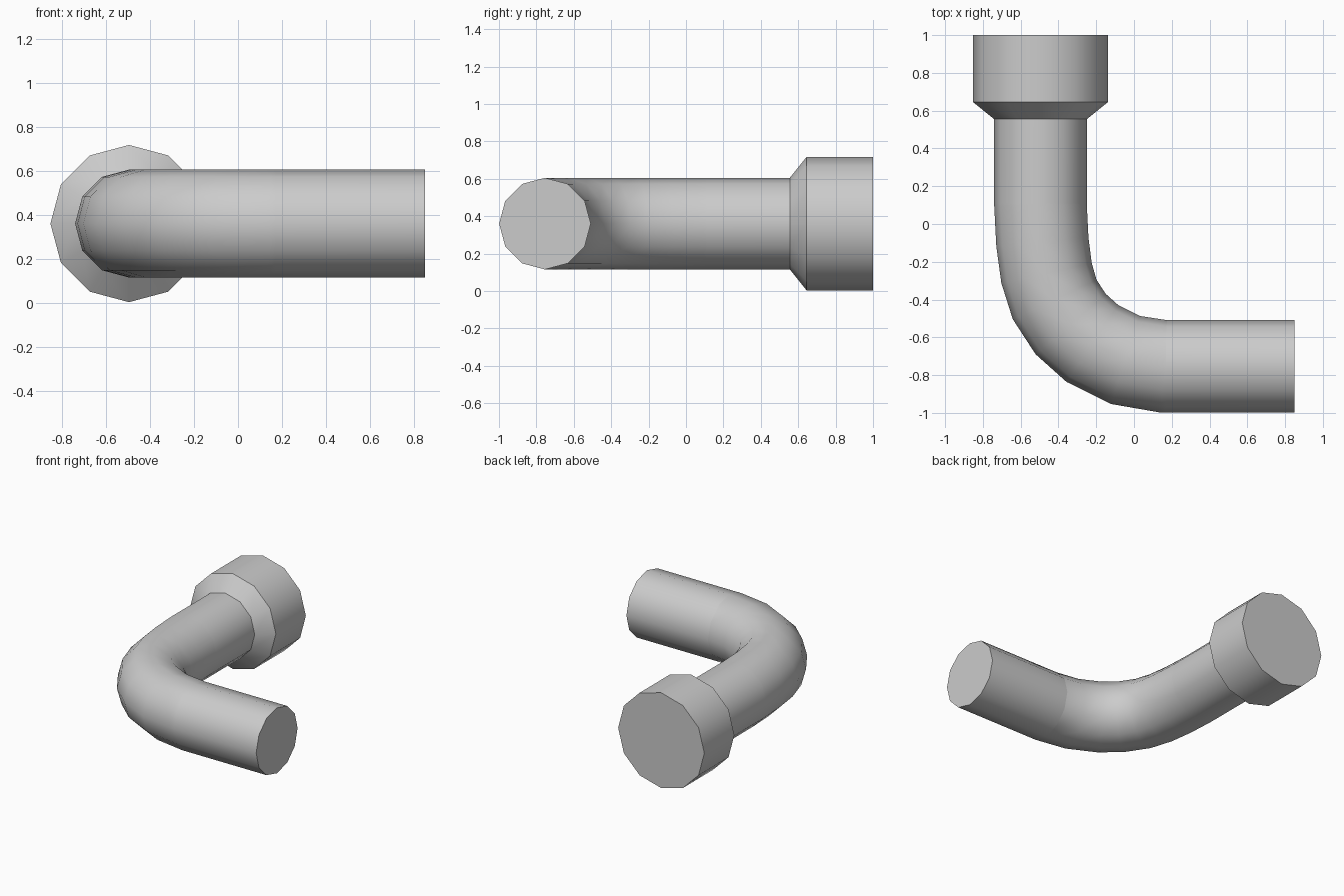
import bpy, bmesh, math
from mathutils import Vector

cube = bpy.data.objects.get("Cube")
if cube:
    bpy.data.objects.remove(cube, do_unlink=True)

SIDES = 12
HEIGHT = 0.36
PIPE_R, COLLAR_R = 0.245, 0.357

grey = bpy.data.materials.new("pipe_grey")
grey.use_nodes = True
colour = (0.6, 0.6, 0.6, 1)
grey.diffuse_color = colour
grey.node_tree.nodes["Principled BSDF"].inputs["Base Color"].default_value = colour


def sweep(name, path, radii, cap_start=True, cap_end=True):
    """Sweep a polygon ring along a flat path, with a radius at each point."""
    pts = [Vector((x, y, HEIGHT)) for x, y in path]
    steps = [(b - a).normalized() for a, b in zip(pts, pts[1:])]
    bm = bmesh.new()
    rings = []
    for i, (p, r) in enumerate(zip(pts, radii)):
        tangent = (steps[max(i - 1, 0)] + steps[min(i, len(steps) - 1)]).normalized()
        side = tangent.cross(Vector((0, 0, 1)))
        ring = []
        for k in range(SIDES):
            a = math.tau * k / SIDES
            ring.append(bm.verts.new(p + r * (math.cos(a) * side + math.sin(a) * Vector((0, 0, 1)))))
        rings.append(ring)
    for a, b in zip(rings, rings[1:]):
        for k in range(SIDES):
            n = (k + 1) % SIDES
            bm.faces.new((a[k], a[n], b[n], b[k]))
    if cap_start:
        bm.faces.new(rings[0])
    if cap_end:
        bm.faces.new(rings[-1])
    bmesh.ops.recalc_face_normals(bm, faces=bm.faces)
    mesh = bpy.data.meshes.new(name)
    bm.to_mesh(mesh)
    bm.free()
    mesh.materials.append(grey)
    obj = bpy.data.objects.new(name, mesh)
    bpy.context.collection.objects.link(obj)
    bpy.ops.object.select_all(action="DESELECT")
    obj.select_set(True)
    bpy.context.view_layer.objects.active = obj
    bpy.ops.object.shade_smooth_by_angle(angle=math.radians(40))
    return obj


# Bent pipe: straight run, curved elbow, straight run
elbow = [(-0.495, 0.1), (-0.485, -0.095), (-0.463, -0.26), (-0.42, -0.4),
         (-0.335, -0.53), (-0.22, -0.633), (-0.045, -0.72), (0.16, -0.754)]
pipe_path = [(-0.495, 0.555), (-0.495, 0.11)] + elbow + [(0.17, -0.754), (0.85, -0.754)]
sweep("bent_pipe", pipe_path, [PIPE_R] * len(pipe_path), cap_start=False)

# Flared collar on the back end
sweep("flared_collar", [(-0.495, 0.555), (-0.495, 0.645), (-0.495, 1.0)],
      [PIPE_R, COLLAR_R, COLLAR_R], cap_start=False)
